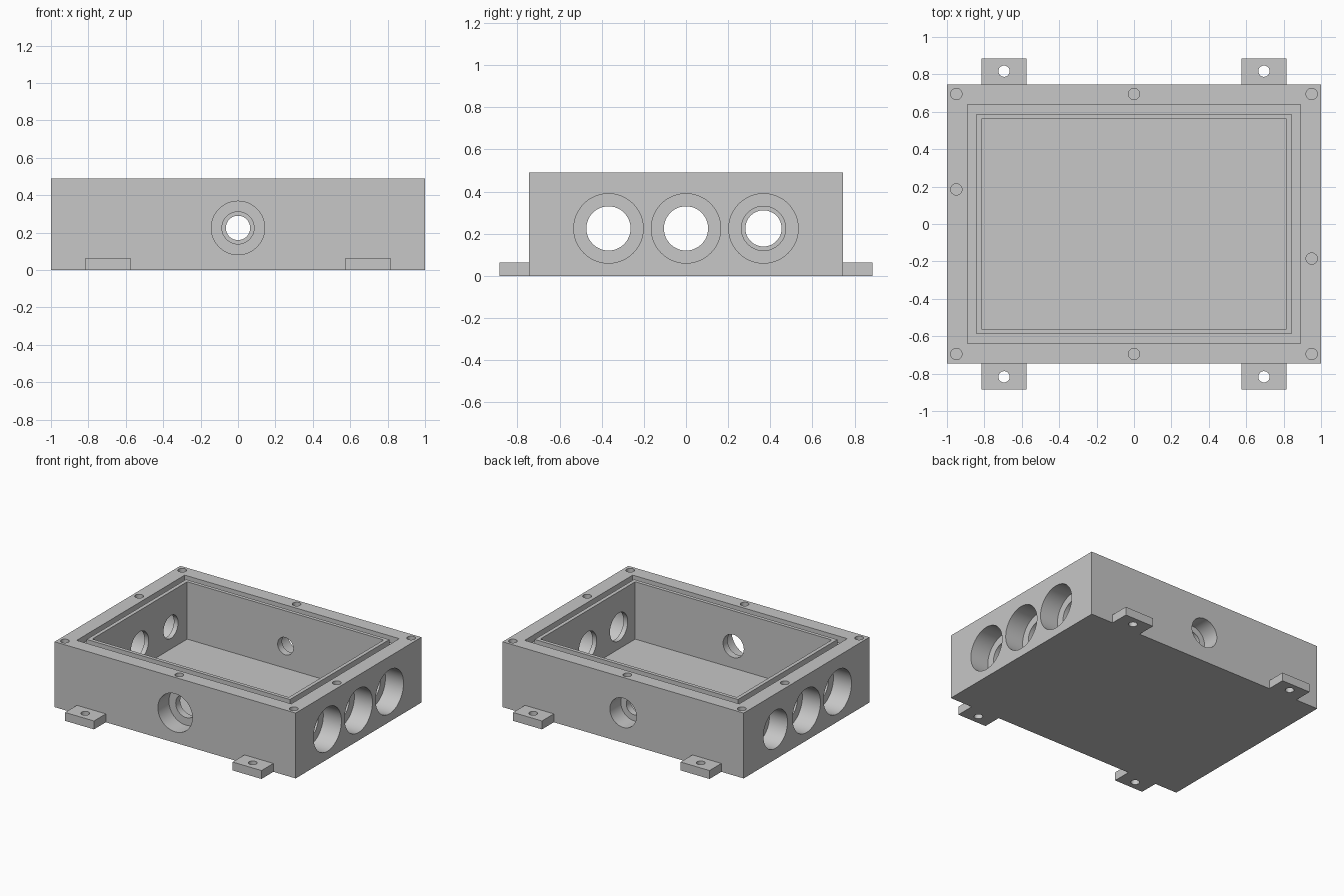
import bpy
import math

default = bpy.data.objects.get("Cube")
if default:
    bpy.data.objects.remove(default, do_unlink=True)

metal = bpy.data.materials.new("plain_grey_metal")
metal.use_nodes = True
GREY = (0.57, 0.57, 0.57, 1)
metal.diffuse_color = GREY
metal.node_tree.nodes["Principled BSDF"].inputs["Base Color"].default_value = GREY

W, D, H = 1.0, 0.745, 0.49          # half width, half depth, height
CAV_X, CAV_Y, FLOOR = 0.815, 0.562, 0.06
PORT_Z = 0.225


def box(name, x0, x1, y0, y1, z0, z1):
    bpy.ops.mesh.primitive_cube_add(
        size=1, location=((x0 + x1) / 2, (y0 + y1) / 2, (z0 + z1) / 2))
    ob = bpy.context.object
    ob.name = name
    ob.scale = (x1 - x0, y1 - y0, z1 - z0)
    bpy.ops.object.transform_apply(location=True, rotation=False, scale=True)
    ob.data.materials.append(metal)
    return ob


def centred_box(name, hx, hy, z0, z1):
    return box(name, -hx, hx, -hy, hy, z0, z1)


def cylinder(radius, length, location, axis="Z"):
    turn = {"X": (0, math.pi / 2, 0), "Y": (math.pi / 2, 0, 0), "Z": (0, 0, 0)}[axis]
    bpy.ops.mesh.primitive_cylinder_add(
        vertices=48, radius=radius, depth=length, location=location, rotation=turn)
    ob = bpy.context.object
    ob.data.materials.append(metal)
    return ob


def cut(target, cutter):
    mod = target.modifiers.new("cut", "BOOLEAN")
    mod.operation = "DIFFERENCE"
    mod.solver = "EXACT"
    mod.object = cutter
    bpy.context.view_layer.objects.active = target
    bpy.ops.object.modifier_apply(modifier=mod.name)
    bpy.data.objects.remove(cutter, do_unlink=True)


def finish(ob):
    bpy.ops.object.select_all(action="DESELECT")
    ob.select_set(True)
    bpy.context.view_layer.objects.active = ob
    bpy.ops.object.shade_smooth_by_angle(angle=math.radians(30))


# Housing with its open cavity
housing = centred_box("housing", W, D, 0, H)
cut(housing, centred_box("cavity", CAV_X, CAV_Y, FLOOR, H + 0.1))

# Gasket groove around a thin lip
groove = centred_box("groove", 0.89, 0.64, H - 0.05, H + 0.1)
cut(groove, centred_box("lip", 0.843, 0.589, H - 0.2, H + 0.2))
cut(housing, groove)


# Counterbored ports through the walls
def port(axis, side, offset, hole, bore):
    wall, inner, depth = (W, CAV_X, 0.15) if axis == "X" else (D, CAV_Y, 0.13)

    def at(distance):
        if axis == "X":
            return (side * distance, offset, PORT_Z)
        return (offset, side * distance, PORT_Z)

    cut(housing, cylinder(bore, 2 * depth, at(wall), axis))
    cut(housing, cylinder(hole, 0.2, at(inner), axis))


for y in (-0.368, 0, 0.368):
    port("X", 1, y, 0.105, 0.165)
for y in (-0.368, 0):
    port("X", -1, y, 0.105, 0.165)
port("X", -1, 0.368, 0.086, 0.143)
port("Y", -1, 0, 0.086, 0.143)
port("Y", 1, 0, 0.065, 0.11)

# Blind screw holes in the rim
screws = [(x, y) for x in (-0.95, 0, 0.95) for y in (-0.695, 0.695)]
screws += [(-0.95, 0.185), (0.95, -0.185)]
for x, y in screws:
    cut(housing, cylinder(0.03, 0.2, (x, y, H)))
finish(housing)

# Mounting tabs with bolt holes
for sx, side in ((-1, "right"), (1, "left")):
    for sy, end in ((-1, "front"), (1, "back")):
        xs = sorted((sx * 0.575, sx * 0.815))
        ys = sorted((sy * D, sy * 0.885))
        tab = box(f"mounting_tab_{end}_{side}", *xs, *ys, 0, 0.063)
        cut(tab, cylinder(0.03, 0.3, (sx * 0.695, sy * 0.817, 0.03)))
        finish(tab)
